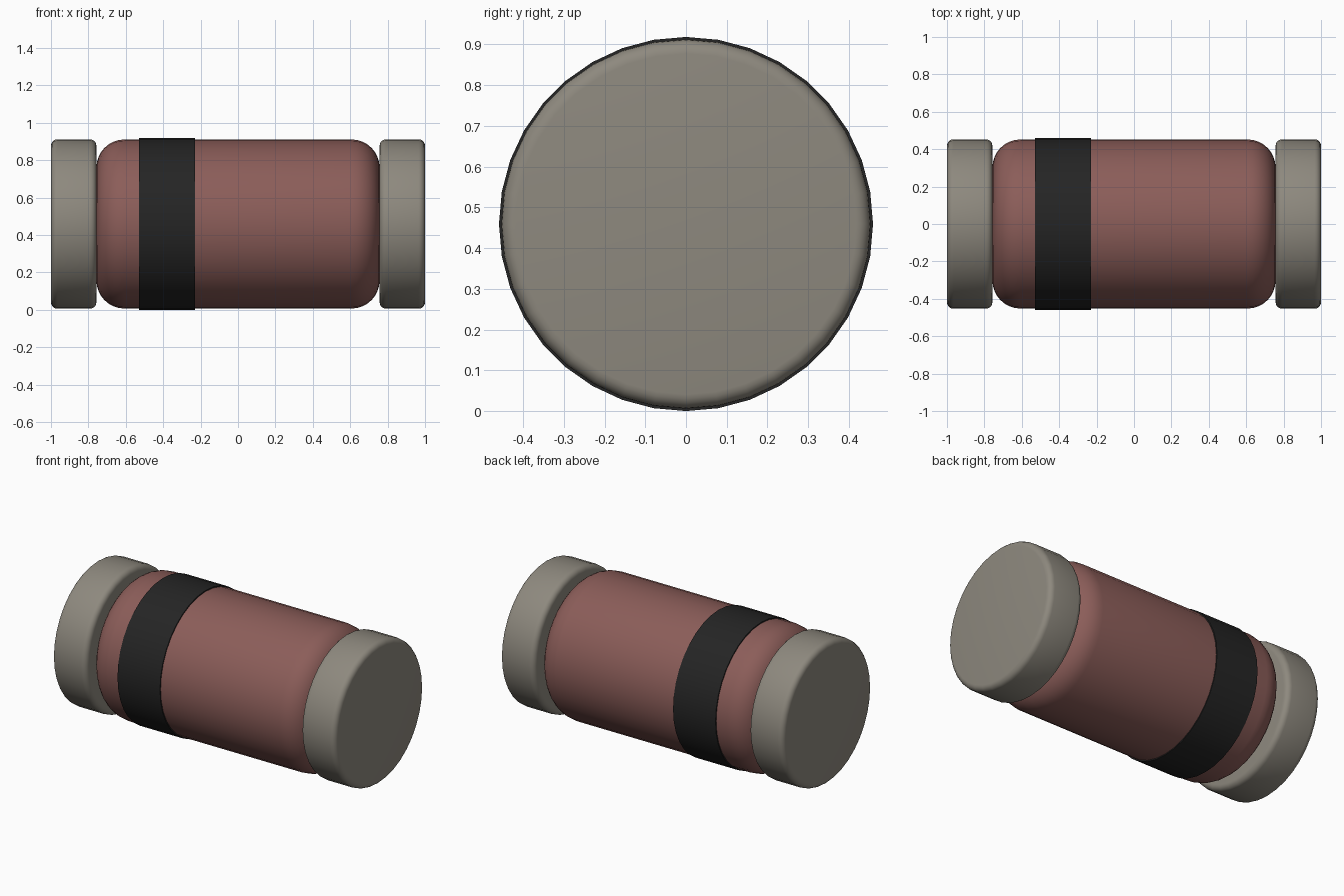
import bpy, bmesh
from math import pi, sin, cos, radians

cube = bpy.data.objects.get("Cube")
if cube:
    bpy.data.objects.remove(cube, do_unlink=True)

SIDES = 36
AXIS_Z = 0.459


def material(name, rgb, roughness=0.6):
    m = bpy.data.materials.new(name)
    m.use_nodes = True
    m.diffuse_color = (*rgb, 1)
    bsdf = m.node_tree.nodes["Principled BSDF"]
    bsdf.inputs["Base Color"].default_value = (*rgb, 1)
    bsdf.inputs["Roughness"].default_value = roughness
    return m


def rounded_barrel(name, x0, x1, radius, fillet, steps, mat):
    """Closed cylinder along x with rounded rims."""
    profile = []
    for i in range(steps + 1):
        a = pi / 2 * i / steps if steps else pi / 2
        profile.append((x0 + fillet * (1 - cos(a)), radius - fillet * (1 - sin(a))))
    profile += [(x0 + x1 - x, r) for x, r in reversed(profile)]

    bm = bmesh.new()
    rings = [[bm.verts.new((x, r * sin(2 * pi * k / SIDES), r * cos(2 * pi * k / SIDES)))
              for k in range(SIDES)] for x, r in profile]
    for a, b in zip(rings, rings[1:]):
        for k in range(SIDES):
            n = (k + 1) % SIDES
            bm.faces.new((a[k], a[n], b[n], b[k]))
    bm.faces.new(rings[0])
    bm.faces.new(rings[-1])
    bmesh.ops.recalc_face_normals(bm, faces=bm.faces)
    mesh = bpy.data.meshes.new(name)
    bm.to_mesh(mesh)
    bm.free()

    obj = bpy.data.objects.new(name, mesh)
    bpy.context.collection.objects.link(obj)
    obj.location.z = AXIS_Z
    mesh.materials.append(mat)
    bpy.ops.object.select_all(action="DESELECT")
    obj.select_set(True)
    bpy.context.view_layer.objects.active = obj
    bpy.ops.object.shade_smooth_by_angle(angle=radians(30))
    return obj


body_brown = material("reddish brown", (0.26, 0.11, 0.10))
cap_metal = material("warm grey metal", (0.27, 0.25, 0.21))
band_black = material("black", (0.018, 0.018, 0.018))

# Main body
rounded_barrel("body", -0.757, 0.757, 0.452, 0.15, 8, body_brown)
# Polarity band
rounded_barrel("polarity_band", -0.53, -0.23, 0.459, 0, 0, band_black)
# End caps
for side, label in ((1, "left"), (-1, "right")):
    x0, x1 = sorted((0.757 * side, side))
    rounded_barrel(label + "_end_cap", x0, x1, 0.453, 0.035, 5, cap_metal)
